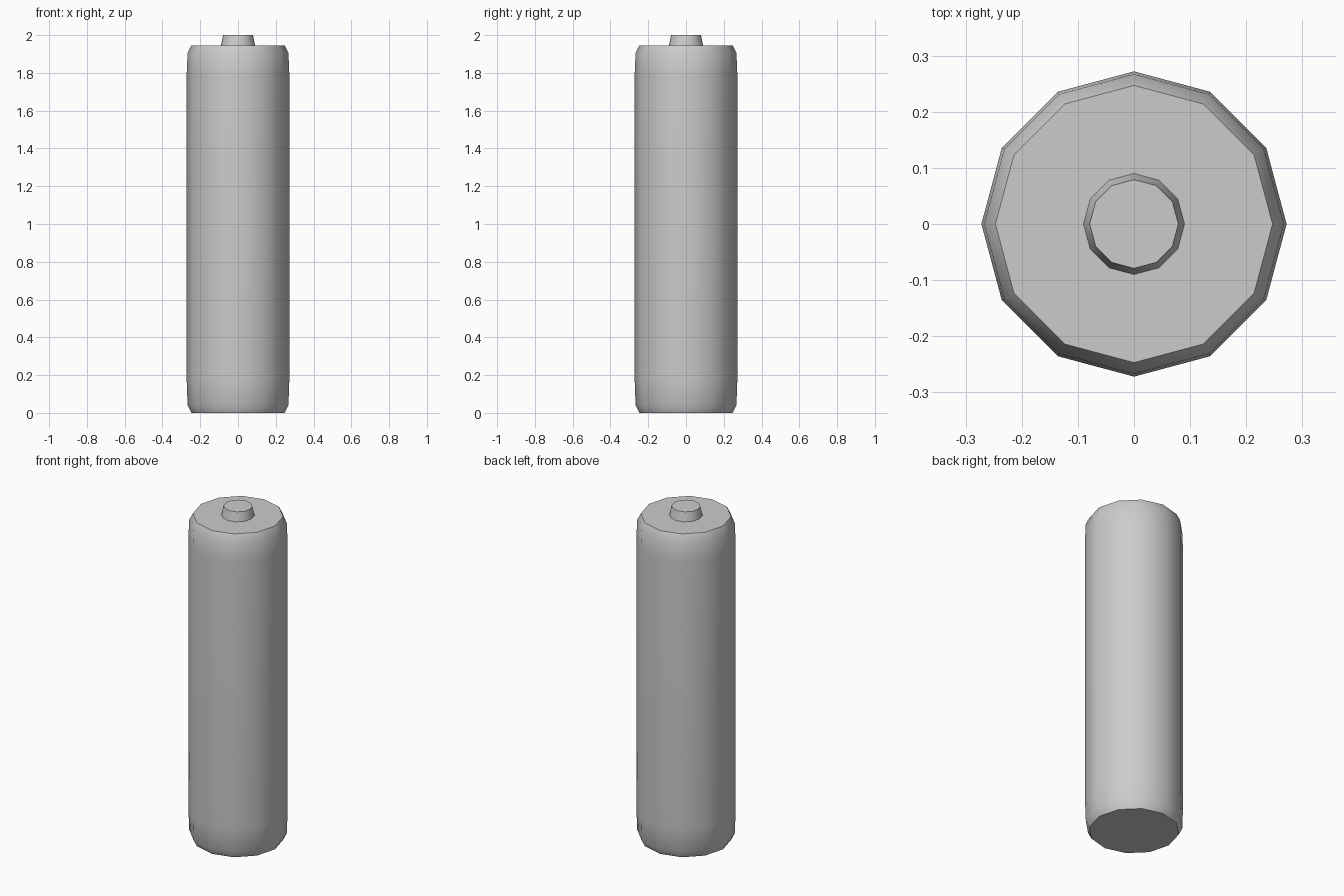
import bpy, bmesh, math

if "Cube" in bpy.data.objects:
    bpy.data.objects.remove(bpy.data.objects["Cube"])

SIDES = 12


def lathe(name, profile):
    """Revolve (radius, z) points into a closed, capped solid."""
    bm = bmesh.new()
    rings = []
    for r, z in profile:
        rings.append([bm.verts.new((r * math.cos(2 * math.pi * i / SIDES),
                                    r * math.sin(2 * math.pi * i / SIDES), z))
                      for i in range(SIDES)])
    for a, b in zip(rings, rings[1:]):
        for i in range(SIDES):
            j = (i + 1) % SIDES
            bm.faces.new((a[i], a[j], b[j], b[i]))
    bm.faces.new(rings[0][::-1])
    bm.faces.new(rings[-1])
    mesh = bpy.data.meshes.new(name)
    bm.to_mesh(mesh)
    bm.free()
    obj = bpy.data.objects.new(name, mesh)
    bpy.context.collection.objects.link(obj)
    bpy.ops.object.select_all(action='DESELECT')
    obj.select_set(True)
    bpy.context.view_layer.objects.active = obj
    bpy.ops.object.shade_smooth_by_angle(angle=math.radians(32))
    return obj


# Battery casing with bevelled ends, and raised terminal in one turned profile
lathe("battery_body", [
    (0.247, 0.0), (0.267, 0.04), (0.272, 0.18),
    (0.272, 1.79), (0.267, 1.905), (0.247, 1.945),
    (0.09, 1.945), (0.079, 2.0),
])
